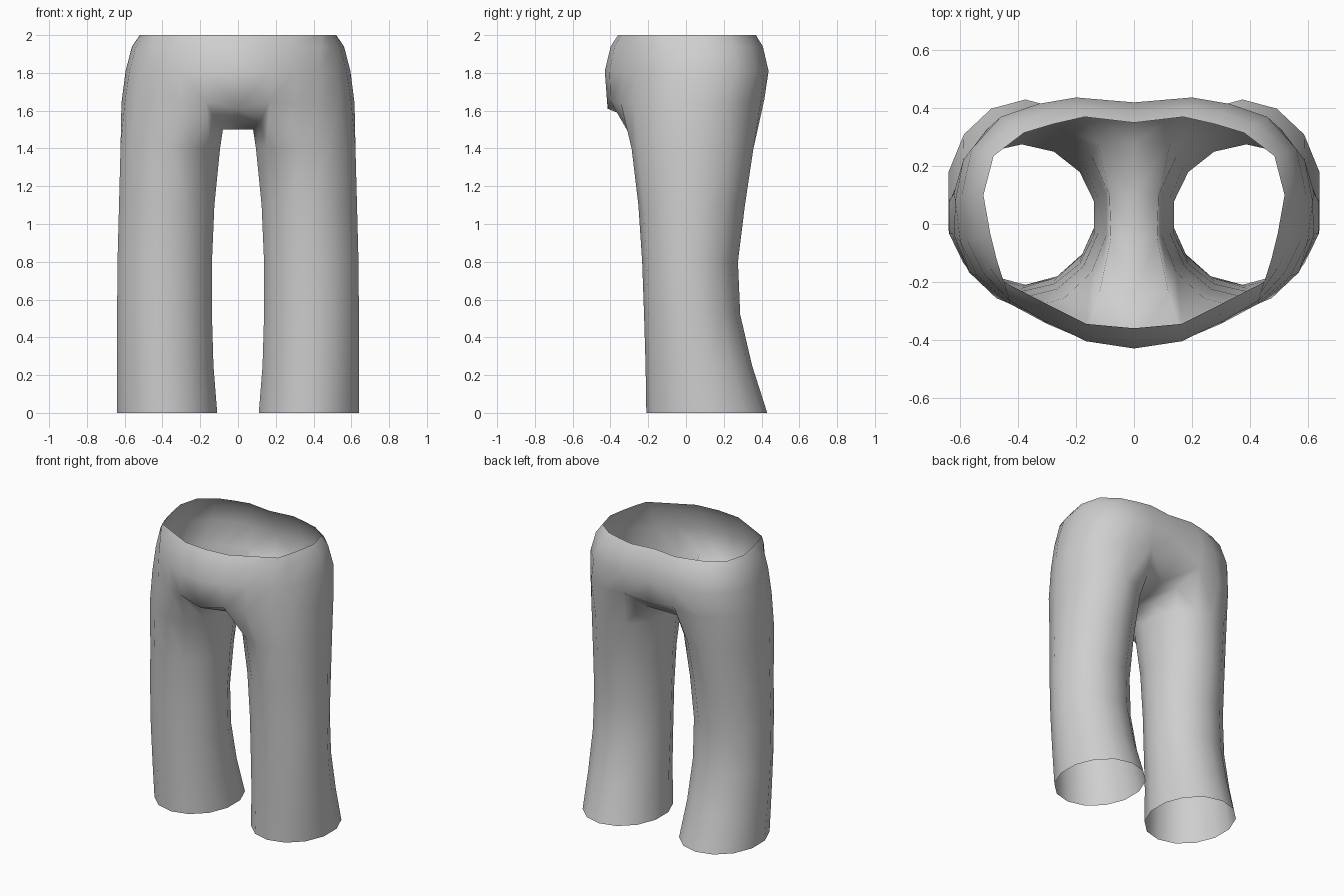
import bpy, bmesh, math
from mathutils import Vector

if "Cube" in bpy.data.objects:
    bpy.data.objects.remove(bpy.data.objects["Cube"])

SIDES = 14    # points round each leg
OUTER = 10    # of these, the ones that run on up to the waist

cloth = bpy.data.materials.new("grey cloth")
cloth.diffuse_color = (0.62, 0.62, 0.62, 1)
cloth.use_nodes = True
cloth.node_tree.nodes["Principled BSDF"].inputs["Base Color"].default_value = cloth.diffuse_color

bm = bmesh.new()


def ring(points):
    return [bm.verts.new(p) for p in points]


def bridge(a, b, closed=False):
    n = len(a)
    for i in range(n if closed else n - 1):
        j = (i + 1) % n
        bm.faces.new((a[i], a[j], b[j], b[i]))


# Leg levels: z, inner x, outer x, front y, back y
levels = [(0.0, 0.11, 0.64, -0.21, 0.43),
          (0.25, 0.13, 0.64, -0.214, 0.35),
          (0.52, 0.138, 0.64, -0.222, 0.287),
          (0.8, 0.138, 0.638, -0.232, 0.275),
          (1.1, 0.125, 0.63, -0.252, 0.312),
          (1.4, 0.095, 0.622, -0.288, 0.357)]

# Leg tube, starting at the inner front and running round the outside
step = 2 * math.pi / SIDES
start = -4.5 * step
legs = []
for z, x0, x1, y0, y1 in levels:
    cx, cy, rx, ry = (x0 + x1) / 2, (y0 + y1) / 2, (x1 - x0) / 1.95, (y1 - y0) / 2
    legs.append(ring([(cx + rx * math.cos(start + i * step),
                       cy + ry * math.sin(start + i * step), z) for i in range(SIDES)]))
for a, b in zip(legs, legs[1:]):
    bridge(a, b, closed=True)

# Half outlines from centre front round to centre back
seat = [(0, -0.415), (0.17, -0.40), (0.30, -0.345), (0.43, -0.275), (0.54, -0.18), (0.60, -0.06),
        (0.617, 0.08), (0.59, 0.22), (0.51, 0.325), (0.37, 0.395), (0.20, 0.415), (0, 0.405)]
hip = [(0, -0.43), (0.165, -0.405), (0.31, -0.335), (0.43, -0.265), (0.52, -0.17), (0.575, -0.06),
       (0.595, 0.1), (0.56, 0.26), (0.46, 0.37), (0.33, 0.415), (0.20, 0.437), (0, 0.42)]
waist = [(0, -0.36), (0.165, -0.345), (0.31, -0.272), (0.45, -0.20), (0.475, -0.12), (0.497, -0.03),
         (0.52, 0.1), (0.485, 0.235), (0.38, 0.315), (0.28, 0.345), (0.17, 0.37), (0, 0.35)]
upper = [tuple(Vector(w).lerp(Vector(h), 0.55)) for w, h in zip(waist, hip)]

# Seat row dips to the crotch at the centre
seat_z = [1.61, 1.65] + [1.64] * 8 + [1.66, 1.64]
seat_row = ring([(x, y, z) for (x, y), z in zip(seat, seat_z)])
rows = [seat_row] + [ring([(x, y, z) for x, y in pts])
                     for pts, z in ((hip, 1.81), (upper, 1.94), (waist, 2.0))]
for a, b in zip(rows, rows[1:]):
    bridge(a, b)

# Crotch strip between the leg tops, from back to front
edge = ring([(0.125, 0.28, 1.54), (0.085, 0.10, 1.5), (0.08, -0.05, 1.5), (0.12, -0.24, 1.545)])
middle = ring([(0, 0.28, 1.54), (0, 0.10, 1.5), (0, -0.05, 1.5), (0, -0.24, 1.54)])
bridge([seat_row[-2]] + edge + [seat_row[1]], [seat_row[-1]] + middle + [seat_row[0]])

# Join the leg tube to the seat and crotch
bridge(legs[-1], seat_row[1:1 + OUTER] + edge, closed=True)

# Face everything outwards
bmesh.ops.recalc_face_normals(bm, faces=bm.faces)
bm.normal_update()
outermost = max(bm.faces, key=lambda f: f.calc_center_median().x)
if outermost.normal.x < 0:
    bmesh.ops.reverse_faces(bm, faces=bm.faces)
for f in bm.faces:
    f.smooth = True

mesh = bpy.data.meshes.new("trousers")
bm.to_mesh(mesh)
bm.free()
mesh.materials.append(cloth)
trousers = bpy.data.objects.new("trousers", mesh)
bpy.context.collection.objects.link(trousers)

# Other half
mirror = trousers.modifiers.new("mirror", 'MIRROR')
mirror.use_clip = True
mirror.merge_threshold = 0.001
